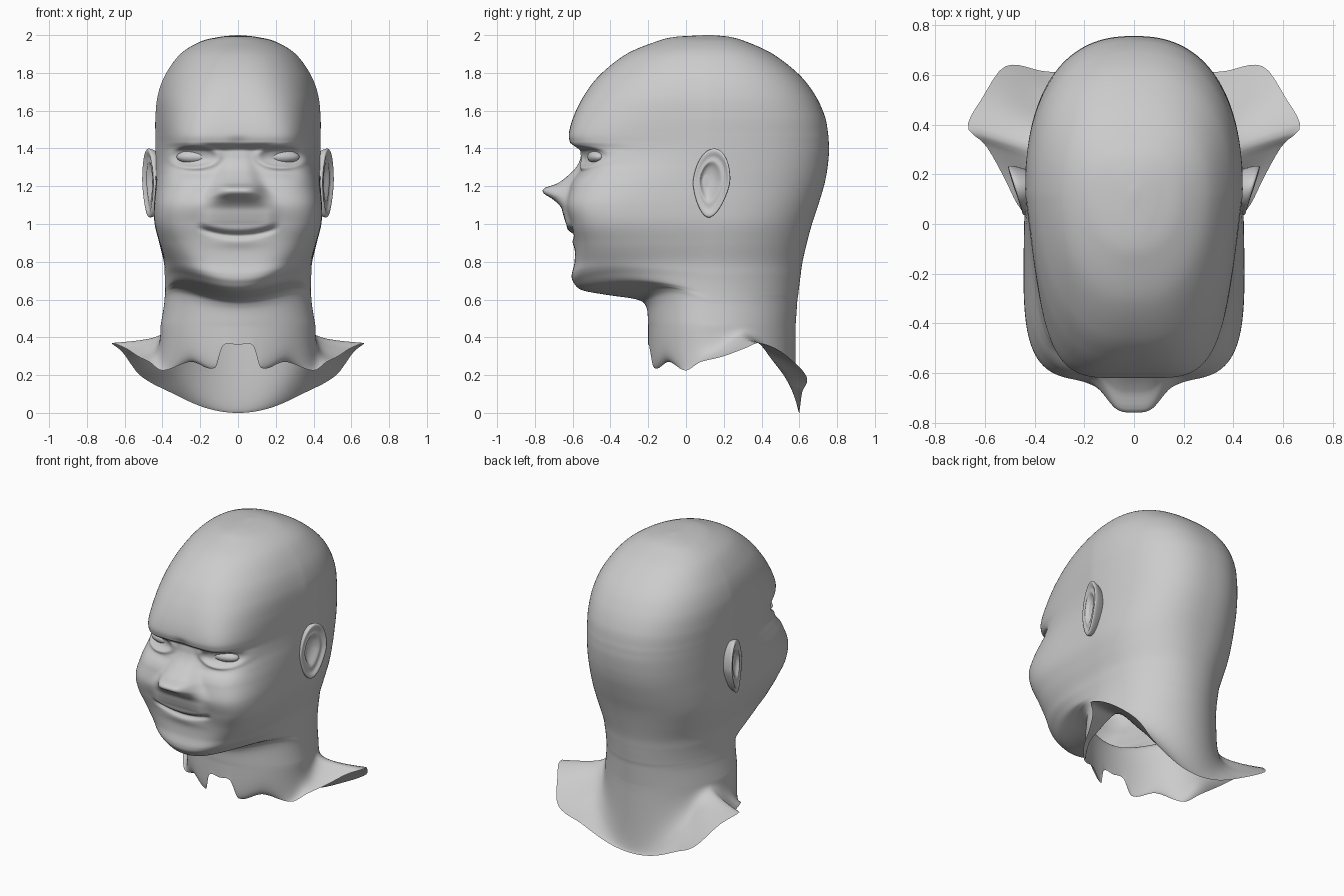
import bpy
import bmesh
from math import sin, cos, pi, exp, radians
from mathutils import Vector

cube = bpy.data.objects.get("Cube")
if cube:
    bpy.data.objects.remove(cube)

clay = bpy.data.materials.new("clay_grey")
clay.use_nodes = True
clay.diffuse_color = (0.6, 0.6, 0.6, 1)
shader = next(n for n in clay.node_tree.nodes if n.type == 'BSDF_PRINCIPLED')
shader.inputs["Base Color"].default_value = clay.diffuse_color
shader.inputs["Roughness"].default_value = 0.6


def curve(table, u):
    """Smooth curve through rows of (position, values...)."""
    last = len(table) - 1
    u = min(max(u, table[0][0]), table[last][0])
    i = next(k for k in range(last) if u <= table[k + 1][0])
    a, b = table[i], table[i + 1]
    before, after = table[max(i - 1, 0)], table[min(i + 2, last)]
    span = b[0] - a[0]
    t = (u - a[0]) / span
    out = []
    for c in range(1, len(a)):
        ma = (b[c] - before[c]) / (b[0] - before[0]) * span
        mb = (after[c] - a[c]) / (after[0] - a[0]) * span
        d = b[c] - a[c]
        out.append(a[c] + t * (ma + t * (3 * d - 2 * ma - mb + t * (ma + mb - 2 * d))))
    return out


def bump(value, centre, size):
    return exp(-((value - centre) / size) ** 2)


def step(value, edge, softness):
    t = min(max((value - edge) / softness + 0.5, 0), 1)
    return t * t * (3 - 2 * t)


def make_object(name, bm):
    bmesh.ops.recalc_face_normals(bm, faces=bm.faces)
    for f in bm.faces:
        f.smooth = True
    mesh = bpy.data.meshes.new(name)
    bm.to_mesh(mesh)
    bm.free()
    mesh.materials.append(clay)
    obj = bpy.data.objects.new(name, mesh)
    bpy.context.collection.objects.link(obj)
    return obj


def loft(bm, rings):
    """Skin closed rings of points; returns the rings as vertices."""
    rows = [[bm.verts.new(p) for p in ring] for ring in rings]
    for a, b in zip(rows, rows[1:]):
        for i in range(len(a)):
            j = (i + 1) % len(a)
            bm.faces.new((a[i], a[j], b[j], b[i]))
    return rows


# Head and neck sections: height, front, back, half width,
# squareness of the front, narrowing towards the front
SECTIONS = [
    (2.0, .1, .14, .01, 2, 0), (1.99, -.06, .235, .1, 2, 0),
    (1.965, -.16, .32, .2, 2.1, .03), (1.9, -.315, .46, .305, 2.3, .08),
    (1.79, -.455, .6, .385, 2.6, .13), (1.68, -.54, .685, .425, 3.1, .17),
    (1.57, -.595, .735, .437, 3.9, .2), (1.48, -.62, .752, .438, 4.7, .21),
    (1.43, -.615, .756, .438, 4.8, .21), (1.385, -.605, .757, .438, 4.4, .19),
    (1.33, -.6, .753, .438, 4.2, .14), (1.27, -.6, .745, .438, 4.3, .07),
    (1.2, -.612, .73, .438, 4.6, .01), (1.1, -.632, .7, .44, 5, -.03),
    (1.0, -.61, .667, .437, 5, -.03), (.9, -.59, .64, .417, 4.4, 0),
    (.8, -.59, .617, .393, 3.7, .04), (.73, -.605, .607, .388, 3.1, .08),
    (.69, -.595, .602, .386, 2.7, .1), (.65, -.55, .597, .386, 2.3, .1),
    (.625, -.42, .594, .387, 2, .06), (.6, -.26, .59, .389, 2, 0),
    (.56, -.21, .587, .393, 2, 0), (.46, -.2, .58, .41, 2, 0)]
SECTIONS = [(i,) + row for i, row in enumerate(SECTIONS)]

# Nose: height, projection, half width
NOSE = [(1.0, 0, .16), (1.05, .012, .18), (1.09, .028, .18), (1.13, .075, .155),
        (1.165, .135, .13), (1.19, .135, .118), (1.215, .075, .11),
        (1.275, .035, .09), (1.34, .015, .07), (1.4, 0, .06)]

# Torn neck edge: angle from the front, then x, y, z
EDGE = [(0, 0, -.2, .36), (12, .08, -.195, .355), (18, .12, -.17, .24),
        (43, .25, -.09, .27), (69, .4, 0, .225), (84, .47, .08, .27),
        (97, .53, .2, .3), (106, .6, .32, .345), (113, .67, .39, .37),
        (122, .61, .51, .32), (131, .52, .635, .2), (146, .36, .615, .11),
        (164, .17, .603, .026), (180, 0, .6, 0), (196, -.17, .603, .026)]

MIDDLE, SEGMENTS, STEPS = .12, 200, 12
EYE_X, EYE_Z = .235, 1.355
angles = []
for i in range(SEGMENTS):
    t = 2 * pi * i / SEGMENTS
    angles.append(t - .45 * sin(t))      # denser around the face


def relief(x, z):
    """Forward projection of the facial features."""
    x = abs(x)
    nose, width = curve(NOSE, z)
    out = nose * exp(-(x / width) ** 4)
    # hollow below the brow, eye socket, lids and eye bag
    out -= .055 * (1 - step(z, 1.41, .05)) * step(z, 1.27, .16) * (1 - step(x, .34, .14))
    e = (((x - EYE_X) / .1) ** 2 + ((z - EYE_Z) / .044) ** 2) ** .5
    out += .013 * bump(e, 1.3, .28) - .02 * bump(e, 0, .9)
    out -= .008 * bump(z, 1.27, .02) * bump(x, .22, .1)
    # upper lip overhanging the smiling mouth line, then lower lip
    lip = .945 + .03 * (x / .18) ** 2
    side = 1 - step(x, .19, .08)
    out += .024 * side * step(z, lip + .012, .04) * (1 - step(z, 1.06, .12))
    out -= .016 * side * bump(z, lip - .008, .014)
    out += .01 * bump(x, 0, .13) * bump(z, .905, .03)
    # frown between the brows
    return out - .01 * bump(x, 0, .05) * bump(z, 1.43, .03)


def section(u):
    z, front, back, half, square, narrowing = curve(SECTIONS, u)
    ring = []
    for a in angles:
        s, c = sin(a), cos(a)
        n = square if c > 0 else 2 + .4 * step(z, .85, .9)
        r = (abs(s) ** n + abs(c) ** n) ** (-1 / n)
        depth = MIDDLE - front if c > 0 else back - MIDDLE
        x, y = half * r * s, MIDDLE - depth * r * c
        x *= 1 - narrowing * max(r * c, 0)
        if y < -.2 and z > .8:
            y -= relief(x, z) * step(-y, .3, .2)
        # jaw line curving up to the sides
        lift = x * x * max(c, 0) * bump(z, .64, .13)
        ring.append(Vector((x, y, z + lift)))
    return ring


# Head, neck and flared ragged collar as one open shell
count = (len(SECTIONS) - 1) * STEPS
rings = [section(k / STEPS) for k in range(count + 1)]
neck = rings[-1]
edge = []
for a in angles:
    mirrored = a > pi
    x, y, z = curve(EDGE, (2 * pi - a if mirrored else a) / radians(1))
    edge.append(Vector((-x if mirrored else x, y, z)))
for k in range(1, 17):
    t = k / 16
    start, middle, end = (1 - t) ** 2, 2.8 * t * (1 - t), t * t
    ring = []
    for p, q in zip(neck, edge):
        bend = Vector((p.x, p.y, q.z + .02))
        ring.append((p * start + bend * middle + q * end) / (start + middle + end))
    rings.append(ring)
bm = bmesh.new()
rows = loft(bm, rings)
bm.faces.new(rows[0])
make_object("head_and_neck", bm)

# Ear rings: size, outward height, forward shift
EAR = [(.8, -.07, 0), (.97, -.02, 0), (1, .004, 0), (.96, .016, 0),
       (.86, .016, 0), (.76, -.004, 0), (.64, .0, .004), (.56, .004, .006),
       (.44, -.018, .012), (.2, -.028, .016), (.03, -.028, .016)]
for side, name in ((1, "left"), (-1, "right")):
    rings = []
    for size, height, shift in EAR:
        ring = []
        for i in range(48):
            a = 2 * pi * i / 48
            up, across = sin(a), cos(a)
            narrow = 1 - .27 * max(0, -up)
            y = .135 + .1 * size * across * narrow + .014 * up * size - shift
            z = 1.217 + .185 * size * up + shift
            rim = height * (.55 + .45 * across) if height > 0 else height
            ring.append((side * (.447 + .24 * (y - .04) + rim), y, z))
        rings.append(ring)
    bm = bmesh.new()
    rows = loft(bm, rings)
    bm.faces.new(rows[-1])
    ear = make_object(name + "_ear", bm)
    ear.modifiers.new("smooth", 'SUBSURF').levels = 1

    # Eyeball
    bm = bmesh.new()
    bmesh.ops.create_uvsphere(bm, u_segments=32, v_segments=20, radius=1)
    eye = make_object(name + "_eye", bm)
    eye.scale = (.092, .045, .036)
    eye.location = (side * EYE_X, -.474, EYE_Z)
    eye.rotation_euler.z = side * radians(12)
